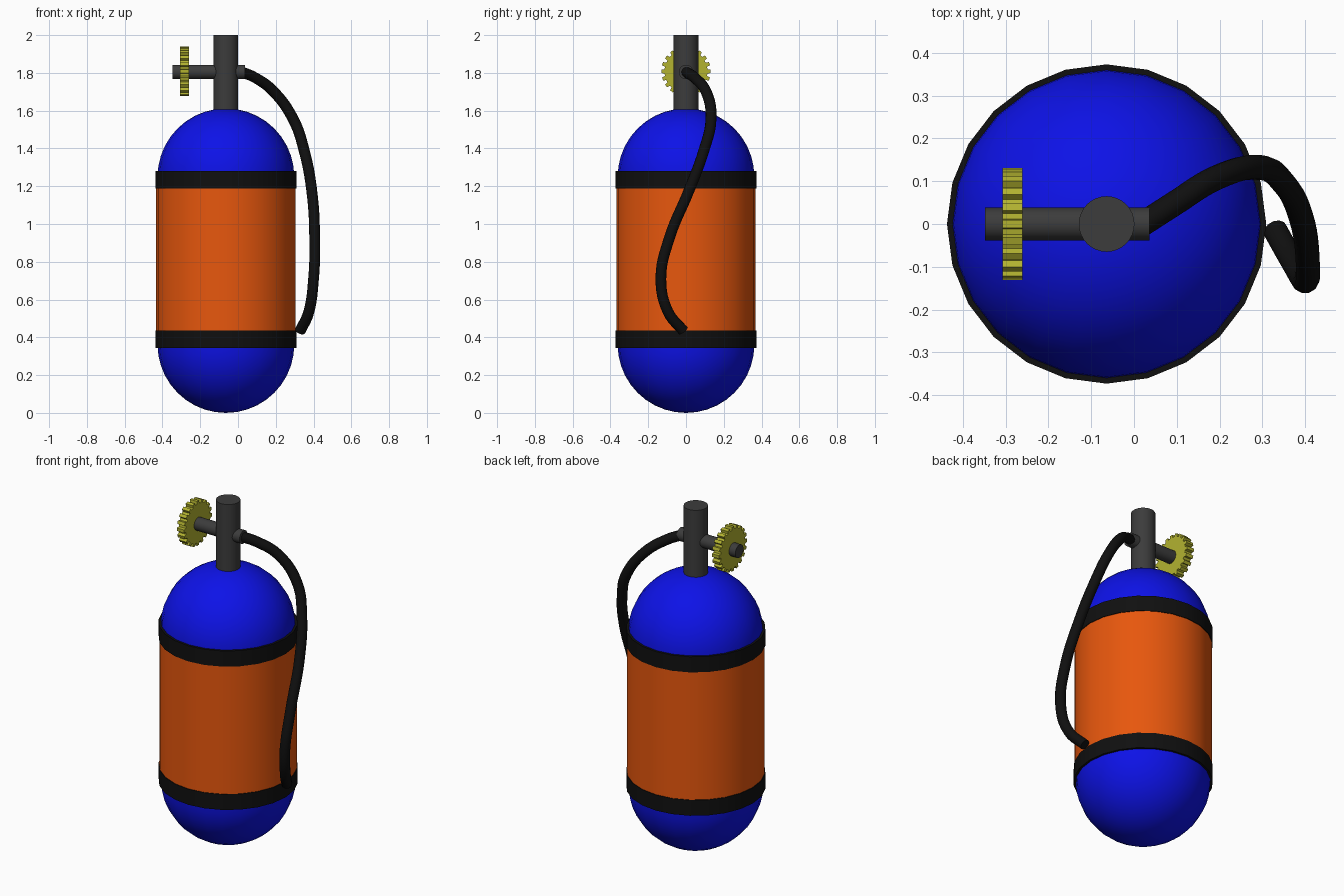
import bpy, bmesh
from math import sin, cos, pi, radians
from mathutils import Matrix, Vector

if "Cube" in bpy.data.objects:
    bpy.data.objects.remove(bpy.data.objects["Cube"])

CX = -0.064   # tank axis
PIPE_Z = 1.805


def material(name, rgb):
    m = bpy.data.materials.new(name)
    m.diffuse_color = (*rgb, 1)
    m.use_nodes = True
    m.node_tree.nodes["Principled BSDF"].inputs["Base Color"].default_value = m.diffuse_color
    return m


BLUE = material("blue_paint", (0.004, 0.006, 0.8))
ORANGE = material("orange_sleeve", (0.8, 0.095, 0.004))
BLACK = material("black_rubber", (0.005, 0.005, 0.005))
METAL = material("dark_metal", (0.045, 0.045, 0.045))
YELLOW = material("yellow_knob", (0.45, 0.45, 0.03))


def finish(name, bm, mat, angle=35):
    bmesh.ops.recalc_face_normals(bm, faces=bm.faces)
    me = bpy.data.meshes.new(name)
    bm.to_mesh(me)
    bm.free()
    ob = bpy.data.objects.new(name, me)
    bpy.context.collection.objects.link(ob)
    me.materials.append(mat)
    bpy.ops.object.select_all(action='DESELECT')
    ob.select_set(True)
    bpy.context.view_layer.objects.active = ob
    bpy.ops.object.shade_smooth_by_angle(angle=radians(angle))
    return ob


def lathe(name, profile, mat, steps=24):
    """Revolve (radius, z) points around the tank axis."""
    bm = bmesh.new()
    vs = [bm.verts.new((CX + r, 0, z)) for r, z in profile]
    es = [bm.edges.new(p) for p in zip(vs, vs[1:])]
    bmesh.ops.spin(bm, geom=vs + es, cent=(CX, 0, 0), axis=(0, 0, 1),
                   angle=2 * pi, steps=steps, use_merge=True)
    bmesh.ops.remove_doubles(bm, verts=bm.verts, dist=1e-5)
    return finish(name, bm, mat)


# Tank: capsule with hemispherical ends
R, Z0, Z1, N = 0.362, 0.362, 1.25, 10
lower = [(R * sin(i / N * pi / 2), Z0 - R * cos(i / N * pi / 2)) for i in range(N + 1)]
upper = [(R * cos(i / N * pi / 2), Z1 + R * sin(i / N * pi / 2)) for i in range(N + 1)]
lathe("tank", lower + upper, BLUE)


# Sleeve and the two bands that hold it
def collar(name, r, za, zb, mat):
    lathe(name, [(0.355, za), (r, za), (r, zb), (0.355, zb)], mat)


collar("sleeve", 0.369, 0.42, 1.2, ORANGE)
collar("lower_band", 0.373, 0.343, 0.435, BLACK)
collar("upper_band", 0.373, 1.188, 1.28, BLACK)

# Neck valve
lathe("neck", [(0, 1.58), (0.065, 1.58), (0.065, 2.0), (0, 2.0)], METAL, 32)

# Cross pipe through the neck
bm = bmesh.new()
xa, xb = -0.348, 0.036
bmesh.ops.create_cone(bm, cap_ends=True, segments=24, radius1=0.038, radius2=0.038,
                      depth=xb - xa,
                      matrix=Matrix.Translation(((xa + xb) / 2, 0, PIPE_Z)) @ Matrix.Rotation(pi / 2, 4, 'Y'))
finish("cross_pipe", bm, METAL)

# Toothed hand knob
bm = bmesh.new()
TEETH = 20
ring = []
for i in range(TEETH):
    for frac, r in ((-0.32, 0.114), (-0.22, 0.131), (0.22, 0.131), (0.32, 0.114)):
        a = (i + frac) * 2 * pi / TEETH
        ring.append(bm.verts.new((-0.307, r * cos(a), PIPE_Z + 0.003 + r * sin(a))))
face = bm.faces.new(ring)
ext = bmesh.ops.extrude_face_region(bm, geom=[face], use_keep_orig=True)
bmesh.ops.translate(bm, vec=Vector((0.047, 0, 0)),
                    verts=[g for g in ext["geom"] if isinstance(g, bmesh.types.BMVert)])
finish("knob", bm, YELLOW, 15)

# Hose curling down the right side
path = [(0.02, 0, 1.805), (0.09, 0.045, 1.775), (0.19, 0.107, 1.70), (0.295, 0.132, 1.55),
        (0.35, 0.095, 1.39), (0.39, 0.017, 1.18), (0.406, -0.09, 0.92),
        (0.40, -0.133, 0.71), (0.375, -0.095, 0.535), (0.33, -0.015, 0.435)]
cu = bpy.data.curves.new("hose_path", 'CURVE')
cu.dimensions = '3D'
cu.bevel_depth = 0.029
cu.bevel_resolution = 4
cu.use_fill_caps = True
cu.resolution_u = 6
sp = cu.splines.new('BEZIER')
sp.bezier_points.add(len(path) - 1)
for p, co in zip(sp.bezier_points, path):
    p.co = co
    p.handle_left_type = p.handle_right_type = 'AUTO'
tmp = bpy.data.objects.new("hose_path", cu)
bpy.context.collection.objects.link(tmp)
bpy.context.view_layer.update()
bm = bmesh.new()
bm.from_mesh(tmp.to_mesh())
tmp.to_mesh_clear()
bpy.data.objects.remove(tmp)
bmesh.ops.remove_doubles(bm, verts=bm.verts, dist=1e-5)
finish("hose", bm, BLACK, 50)
